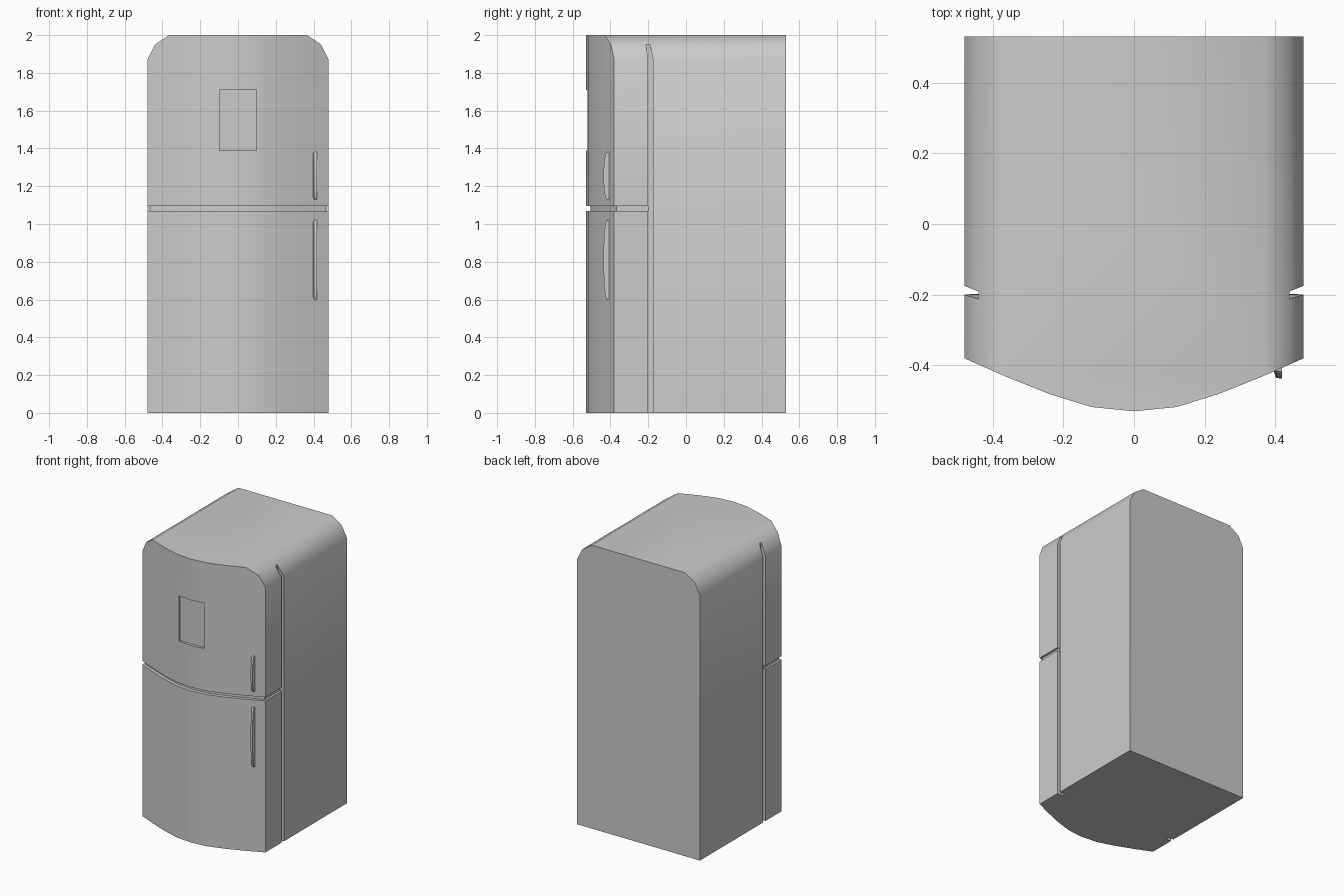
import bpy, bmesh
from mathutils import Vector

if "Cube" in bpy.data.objects:
    bpy.data.objects.remove(bpy.data.objects["Cube"])

BOW = [(0.48, -0.38), (0.36, -0.433), (0.24, -0.481), (0.12, -0.518), (0, -0.53)]


def make_object(name, bm):
    bmesh.ops.recalc_face_normals(bm, faces=bm.faces)
    mesh = bpy.data.meshes.new(name)
    bm.to_mesh(mesh)
    bm.free()
    obj = bpy.data.objects.new(name, mesh)
    bpy.context.collection.objects.link(obj)
    return obj


def prism(points, direction):
    bm = bmesh.new()
    face = bm.faces.new([bm.verts.new(p) for p in points])
    out = bmesh.ops.extrude_face_region(bm, geom=[face])["geom"]
    verts = [v for v in out if isinstance(v, bmesh.types.BMVert)]
    bmesh.ops.translate(bm, verts=verts, vec=direction)
    return bm


def plan_prism(half, back, z0, z1):
    """Mirrored plan outline (right half, side to centre) extruded upward."""
    left = [(-x, y) for x, y in reversed(half) if x > 0]
    outline = [(half[0][0], back)] + half + left + [(-half[0][0], back)]
    return prism([(x, y, z0) for x, y in outline], (0, 0, z1 - z0))


def activate(obj):
    bpy.ops.object.select_all(action='DESELECT')
    obj.select_set(True)
    bpy.context.view_layer.objects.active = obj


def cut(obj, bm):
    cutter = make_object("cutter", bm)
    cutter.hide_render = True
    mod = obj.modifiers.new("cut", 'BOOLEAN')
    mod.operation = 'DIFFERENCE'
    mod.solver = 'EXACT'
    mod.object = cutter
    activate(obj)
    bpy.ops.object.modifier_apply(modifier=mod.name)
    bpy.data.objects.remove(cutter, do_unlink=True)


def smooth(obj):
    activate(obj)
    bpy.ops.object.shade_smooth_by_angle(angle=0.7)


# Body with bowed front and faceted top corners
bm = plan_prism(BOW, 0.53, 0, 2)
corner = [(0.48, 1.87), (0.44, 1.95), (0.365, 2.0)]
for side in (1, -1):
    for (xa, za), (xb, zb) in zip(corner, corner[1:]):
        normal = Vector(((zb - za) * side, 0, xa - xb))
        cutres = bmesh.ops.bisect_plane(
            bm, geom=bm.verts[:] + bm.edges[:] + bm.faces[:], dist=1e-5,
            plane_co=(xa * side, 0, za), plane_no=normal, clear_outer=True)
        bmesh.ops.holes_fill(bm, edges=[e for e in bm.edges if e.is_boundary], sides=0)
body = make_object("fridge_body", bm)

# Side grooves separating doors from cabinet
groove = [(-0.2, -0.1), (-0.175, -0.1), (-0.175, 1.87), (-0.192, 1.955),
          (-0.213, 1.955), (-0.2, 1.87)]
for side in (1, -1):
    cut(body, prism([(0.44 * side, y, z) for y, z in groove], (0.1 * side, 0, 0)))

# Gap between upper and lower doors, with recessed liner
cut(body, plan_prism([(0.6, -0.7), (0, -0.7)], -0.198, 1.07, 1.095))
liner = [(0.465, -0.367)] + [(x, y + 0.025) for x, y in BOW[1:]]
gap_liner = make_object("door_gap_liner", plan_prism(liner, -0.198, 1.07, 1.095))

# Recessed panel in the upper door
cut(body, plan_prism([(0.098, -0.7), (0, -0.7)], -0.508, 1.39, 1.71))


# Arched, tapered door handles
def handle(name, z0, z1):
    bm = bmesh.new()
    h = z1 - z0
    rings = []
    for t, y in [(0, -0.418), (0.04, -0.427), (0.2, -0.434), (0.5, -0.438),
                 (0.8, -0.434), (0.96, -0.427), (1, -0.418)]:
        z = z0 + t * h
        rings.append([bm.verts.new(p) for p in
                      [(0.392, -0.405, z), (0.418, -0.395, z),
                       (0.419, y, z), (0.402, y + 0.003, z)]])
    for a, b in zip(rings, rings[1:]):
        for i in range(4):
            j = (i + 1) % 4
            bm.faces.new((a[i], a[j], b[j], b[i]))
    bm.faces.new(rings[0])
    bm.faces.new(rings[-1])
    return make_object(name, bm)


parts = [body, gap_liner, handle("upper_handle", 1.13, 1.38),
         handle("lower_handle", 0.6, 1.02)]
for part in parts:
    smooth(part)
